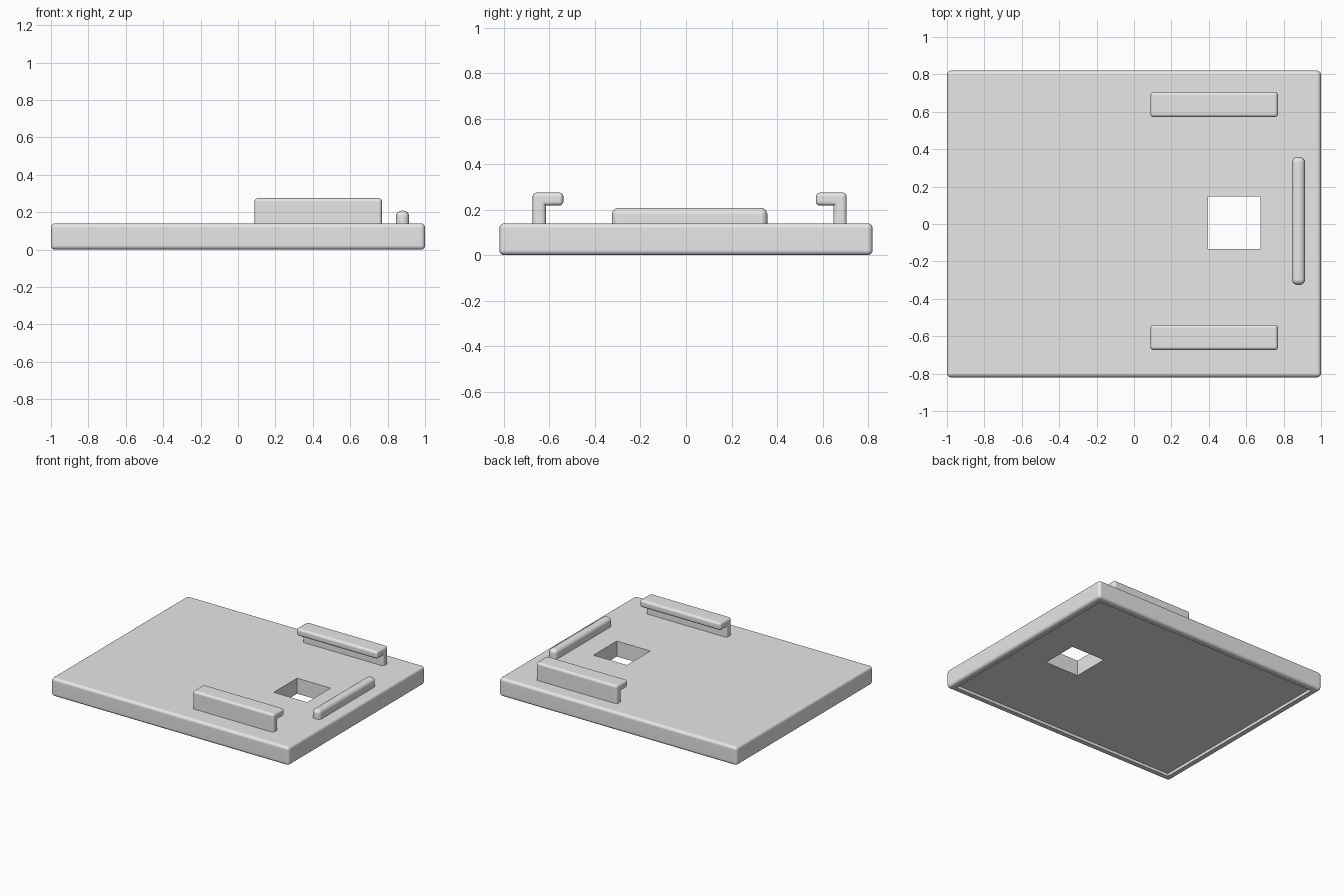
import bpy
import bmesh
from mathutils import Vector

cube = bpy.data.objects.get("Cube")
if cube:
    bpy.data.objects.remove(cube, do_unlink=True)

grey = bpy.data.materials.new("light_grey")
grey.use_nodes = True
grey.diffuse_color = (0.8, 0.8, 0.8, 1)
grey.node_tree.nodes["Principled BSDF"].inputs["Base Color"].default_value = (0.8, 0.8, 0.8, 1)

PLATE_TOP = 0.14
BASE = 0.1          # raised parts are sunk into the plate to this height
MID_Y = 0.016       # centre line of the fittings


def extrude_profile(name, profile, x0, x1, radius=0.0, keep_base=True):
    """Extrude a (y, z) outline along x and round its convex edges."""
    bm = bmesh.new()
    face = bm.faces.new([bm.verts.new((x0, y, z)) for y, z in profile])
    extruded = bmesh.ops.extrude_face_region(bm, geom=[face])["geom"]
    moved = [g for g in extruded if isinstance(g, bmesh.types.BMVert)]
    bmesh.ops.translate(bm, verts=moved, vec=Vector((x1 - x0, 0, 0)))
    bmesh.ops.recalc_face_normals(bm, faces=bm.faces)
    if radius:
        low = min(z for _, z in profile) + 0.001
        edges = [e for e in bm.edges if e.is_convex
                 and not (keep_base and all(v.co.z < low for v in e.verts))]
        bmesh.ops.bevel(bm, geom=edges, offset=radius, segments=4,
                        profile=0.5, affect='EDGES', clamp_overlap=True)
    mesh = bpy.data.meshes.new(name)
    bm.to_mesh(mesh)
    bm.free()
    obj = bpy.data.objects.new(name, mesh)
    bpy.context.collection.objects.link(obj)
    mesh.materials.append(grey)
    return obj


def box(name, x0, x1, y0, y1, z0, z1, radius=0.0, keep_base=True):
    outline = [(y0, z0), (y1, z0), (y1, z1), (y0, z1)]
    return extrude_profile(name, outline, x0, x1, radius, keep_base)


def activate(obj):
    bpy.ops.object.select_all(action='DESELECT')
    obj.select_set(True)
    bpy.context.view_layer.objects.active = obj


def cut(obj, cutter):
    activate(obj)
    mod = obj.modifiers.new("cut", 'BOOLEAN')
    mod.operation = 'DIFFERENCE'
    mod.solver = 'EXACT'
    mod.object = cutter
    bpy.ops.object.modifier_apply(modifier=mod.name)
    bpy.data.objects.remove(cutter, do_unlink=True)


# Base plate with a shallow recess underneath and a square through hole
plate = box("base_plate", -1, 1, -0.82, 0.82, 0, PLATE_TOP, 0.022, keep_base=False)
cut(plate, box("recess_cutter", -0.95, 0.95, -0.77, 0.77, -0.1, 0.022))
cut(plate, box("hole_cutter", 0.395, 0.677, -0.135, 0.146, -0.2, 0.3))

# Pair of hooked rails, lips facing each other
parts = [plate]
for name, side in (("front_rail", -1), ("back_rail", 1)):
    hook = [(0.69, BASE), (0.69, 0.275), (0.555, 0.275),
            (0.555, 0.218), (0.632, 0.218), (0.632, BASE)]
    outline = [(MID_Y + side * y, z) for y, z in hook]
    parts.append(extrude_profile(name, outline, 0.088, 0.77, 0.018))

# Rounded stop bar near the side edge
parts.append(box("stop_bar", 0.844, 0.915, MID_Y - 0.342, MID_Y + 0.342,
                 BASE, 0.208, 0.03))

# Smooth rounded edges, flat faces kept flat
for obj in parts:
    activate(obj)
    bpy.ops.object.shade_smooth_by_angle(angle=0.6)
    mod = obj.modifiers.new("weighted_normals", 'WEIGHTED_NORMAL')
    mod.keep_sharp = True
